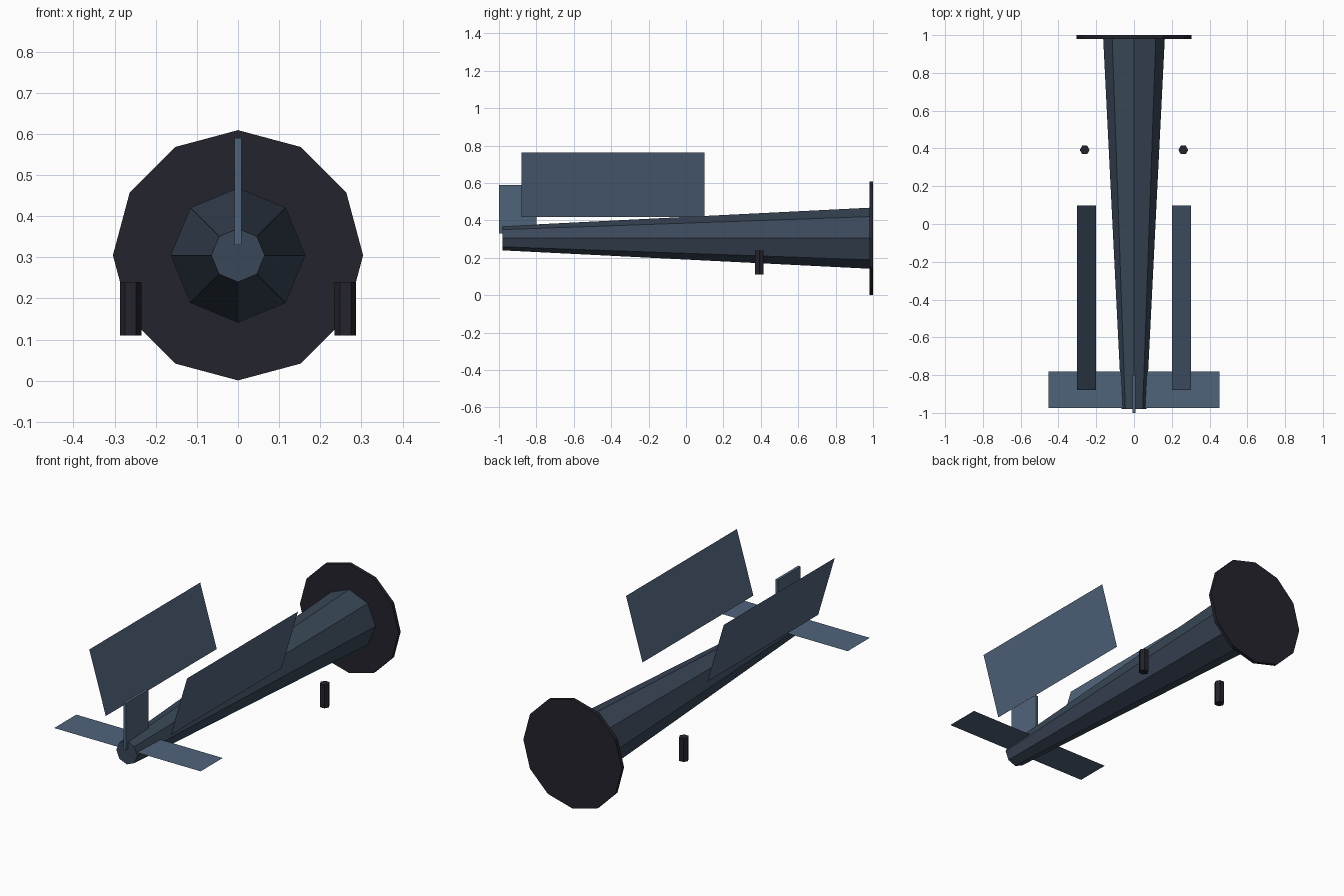
import bpy
from math import pi, cos, sin

if "Cube" in bpy.data.objects:
    bpy.data.objects.remove(bpy.data.objects["Cube"])


def material(name, srgb):
    m = bpy.data.materials.new(name)
    lin = [(c / 255 / 12.92) if c < 11 else ((c / 255 + 0.055) / 1.055) ** 2.4 for c in srgb]
    m.diffuse_color = (*lin, 1)
    m.use_nodes = True
    m.node_tree.nodes["Principled BSDF"].inputs["Base Color"].default_value = m.diffuse_color
    return m


HULL = material("dark slate blue", (58, 71, 88))
PANEL = material("slate blue", (80, 99, 123))
DARK = material("near black", (36, 35, 45))
AXIS_Z = 0.305  # height of the body centre line


def add_object(name, verts, faces, mat):
    me = bpy.data.meshes.new(name)
    me.from_pydata(verts, [], faces)
    me.materials.append(mat)
    ob = bpy.data.objects.new(name, me)
    bpy.context.collection.objects.link(ob)
    return ob


def frustum(name, n, r0, r1, a, b, mat, place):
    """n-sided frustum from a to b; place(u, v, w) maps section u, v and axis w to space."""
    verts = [place(r * cos(2 * pi * i / n), r * sin(2 * pi * i / n), w)
             for r, w in ((r0, a), (r1, b)) for i in range(n)]
    faces = [(i, (i + 1) % n, n + (i + 1) % n, n + i) for i in range(n)]
    faces += [tuple(reversed(range(n))), tuple(range(n, 2 * n))]
    return add_object(name, verts, faces, mat)


def along_y(u, v, w):
    return (-u, w, AXIS_Z + v)


# Tapered eight-sided body and the twelve-sided end disc
# (u is flipped so that the faces point outwards)
frustum("tapered_body", 8, 0.065, 0.163, -0.98, 0.98, HULL, along_y)
frustum("end_disc", 12, 0.304, 0.304, 0.98, 1.0, DARK, along_y)

# Upright fin
bpy.ops.mesh.primitive_cube_add(size=1, location=(0, -0.9, 0.46))
fin = bpy.context.object
fin.name = "upright_fin"
fin.scale = (0.016, 0.2, 0.26)
fin.data.materials.append(PANEL)

# Thin cross plane through the narrow end
add_object("cross_plane",
           [(-0.452, -0.975, 0.32), (0.452, -0.975, 0.32), (0.452, -0.78, 0.32), (-0.452, -0.78, 0.32)],
           [(0, 1, 2, 3)], PANEL)

for side, s in (("left", -1), ("right", 1)):
    # Thin side panel, leaning outwards
    add_object(side + "_panel",
               [(s * 0.2, -0.88, 0.418), (s * 0.2, 0.098, 0.418),
                (s * 0.302, 0.098, 0.762), (s * 0.302, -0.88, 0.762)],
               [(0, 1, 2, 3)], PANEL)
    # Six-sided upright peg
    frustum(side + "_peg", 6, 0.026, 0.026, 0.11, 0.24, DARK,
            lambda u, v, w: (s * 0.261 + u, 0.392 + v, w))
